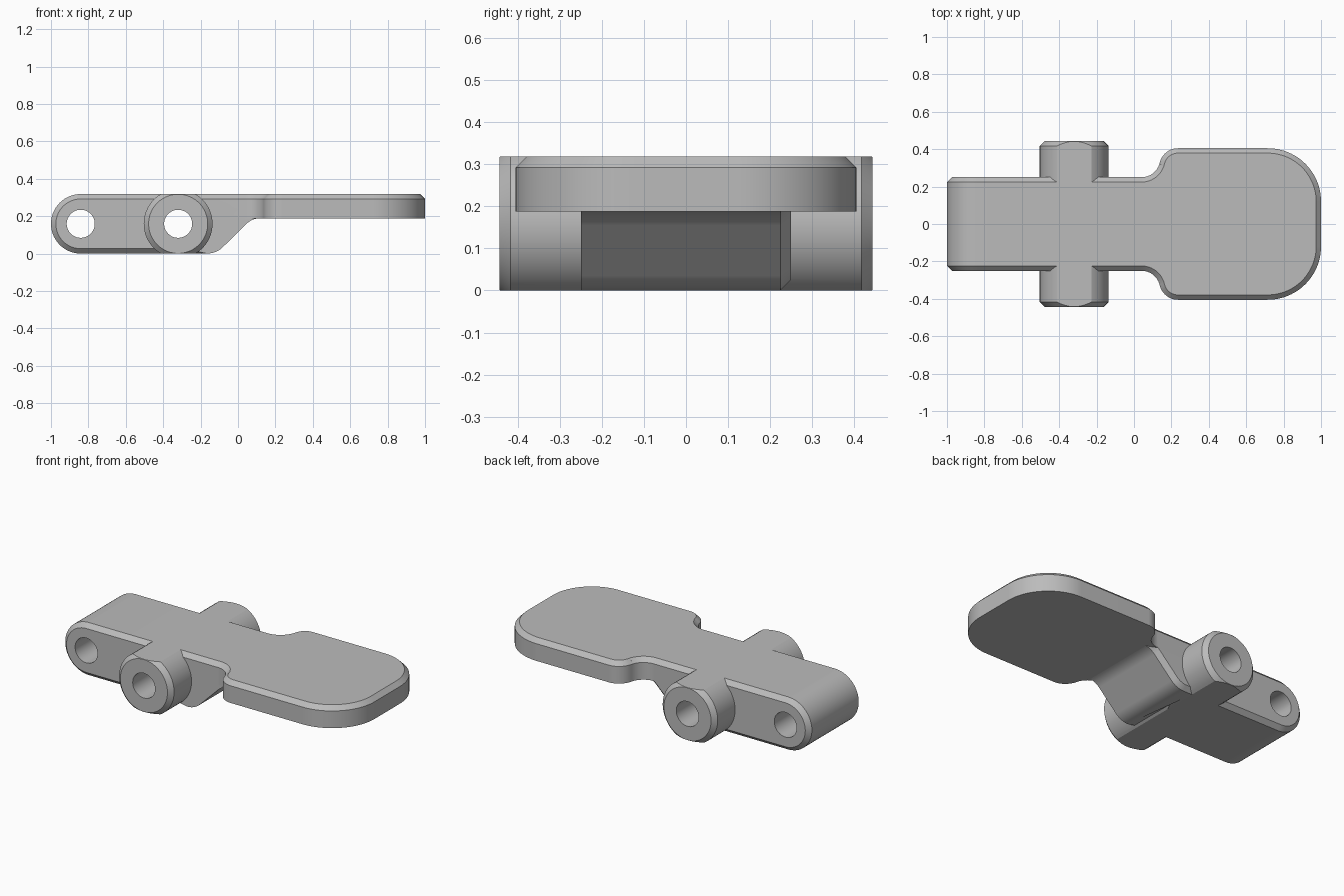
import bpy, bmesh, math
from mathutils import Vector

cube = bpy.data.objects.get("Cube")
if cube:
    bpy.data.objects.remove(cube, do_unlink=True)

HEIGHT = 0.318      # thickness of the arm
MID = HEIGHT / 2
CHAMFER = 0.026
PIVOT_X = -0.32

grey = bpy.data.materials.new("plain_grey")
grey.use_nodes = True
colour = (0.5, 0.5, 0.5, 1)
grey.diffuse_color = colour
grey.node_tree.nodes["Principled BSDF"].inputs["Base Color"].default_value = colour


def arc(cx, cy, r, start, end, steps=12):
    angles = [math.radians(start + (end - start) * i / steps) for i in range(steps + 1)]
    return [(cx + r * math.cos(a), cy + r * math.sin(a)) for a in angles]


def prism(outline, low, high, along_y, rim=None):
    """Extrude an outline along y or z, then chamfer the edges picked by rim."""
    bm = bmesh.new()
    place = (lambda p: (p[0], low, p[1])) if along_y else (lambda p: (p[0], p[1], low))
    face = bm.faces.new([bm.verts.new(place(p)) for p in outline])
    extruded = bmesh.ops.extrude_face_region(bm, geom=[face])["geom"]
    step = Vector((0, high - low, 0) if along_y else (0, 0, high - low))
    bmesh.ops.translate(bm, vec=step,
                        verts=[g for g in extruded if isinstance(g, bmesh.types.BMVert)])
    bmesh.ops.recalc_face_normals(bm, faces=bm.faces)
    if rim:
        edges = [e for e in bm.edges if rim(e.verts[0].co, e.verts[1].co)]
        bmesh.ops.bevel(bm, geom=edges, offset=CHAMFER, offset_type='OFFSET',
                        segments=1, affect='EDGES', clamp_overlap=False)
    return bm


def add_object(name, bm):
    bmesh.ops.recalc_face_normals(bm, faces=bm.faces)
    mesh = bpy.data.meshes.new(name)
    bm.to_mesh(mesh)
    bm.free()
    mesh.materials.append(grey)
    obj = bpy.data.objects.new(name, mesh)
    bpy.context.collection.objects.link(obj)
    return obj


def combine(target, other, operation):
    mod = target.modifiers.new(operation.lower(), 'BOOLEAN')
    mod.operation = operation
    mod.solver = 'EXACT'
    mod.object = other
    bpy.context.view_layer.objects.active = target
    bpy.ops.object.modifier_apply(modifier=mod.name)
    bpy.data.objects.remove(other, do_unlink=True)


# Arm: side profile with a round end and a sloping underside
profile = arc(-1 + MID, MID, MID, 90, 270, 28)
profile += [(-0.3, 0)]
profile += arc(-0.165, 0.12, 0.12, -90, -45, 8)
profile += arc(0.125, 0.07, 0.12, 135, 90, 8)
profile += [(0.125, 0.25), (-0.3, 0.25), (-0.3, HEIGHT)]


def arm_rim(a, b):
    back = min(a.y, b.y) > 0.2
    front = max(a.y, b.y) < -0.2 and max(a.x, b.x) < -0.29
    inner_step = min(a.x, b.x) > -0.31 and min(a.z, b.z) > 0.2
    return (back or front) and not inner_step


arm = add_object("pedal_arm", prism(profile, -0.25, 0.25, True, arm_rim))

# Paddle plate: plan outline with a narrow neck, mirrored across y
half = [(-0.34, 0.25)]
half += arc(0.04, 0.35, 0.1, -90, -13, 12)
half += arc(0.235, 0.305, 0.1, 167, 90, 12)
half += arc(0.715, 0.12, 0.285, 90, 0, 24)
outline = half + [(x, -y) for x, y in reversed(half)]
paddle = add_object("paddle", prism(outline, 0.188, HEIGHT, False,
                                    lambda a, b: min(a.z, b.z) > 0.3))

# Pivot barrel: chamfered cylinder trimmed flush with the arm
bm = prism(arc(PIVOT_X, MID, 0.184, 0, 360, 72)[:-1], -0.443, 0.443, True,
           lambda a, b: abs(a.y - b.y) < 0.1)
for z, direction in ((0, -1), (HEIGHT, 1)):
    bmesh.ops.bisect_plane(bm, geom=bm.verts[:] + bm.edges[:] + bm.faces[:], dist=1e-6,
                           plane_co=(0, 0, z), plane_no=(0, 0, direction), clear_outer=True)
    bmesh.ops.holes_fill(bm, edges=[e for e in bm.edges if e.is_boundary], sides=0)
barrel = add_object("pivot_barrel", bm)

combine(arm, paddle, 'UNION')
combine(arm, barrel, 'UNION')

# Through holes in the round end and in the barrel
for x in (-1 + MID, PIVOT_X):
    hole = add_object("hole_cutter", prism(arc(x, MID, 0.075, 0, 360, 48)[:-1], -0.6, 0.6, True))
    hole.hide_render = True
    combine(arm, hole, 'DIFFERENCE')

# Smooth curved faces, crisp edges
bpy.ops.object.select_all(action='DESELECT')
arm.select_set(True)
bpy.context.view_layer.objects.active = arm
bpy.ops.object.shade_smooth_by_angle(angle=math.radians(20))
weighted = arm.modifiers.new("weighted_normals", 'WEIGHTED_NORMAL')
weighted.keep_sharp = True
